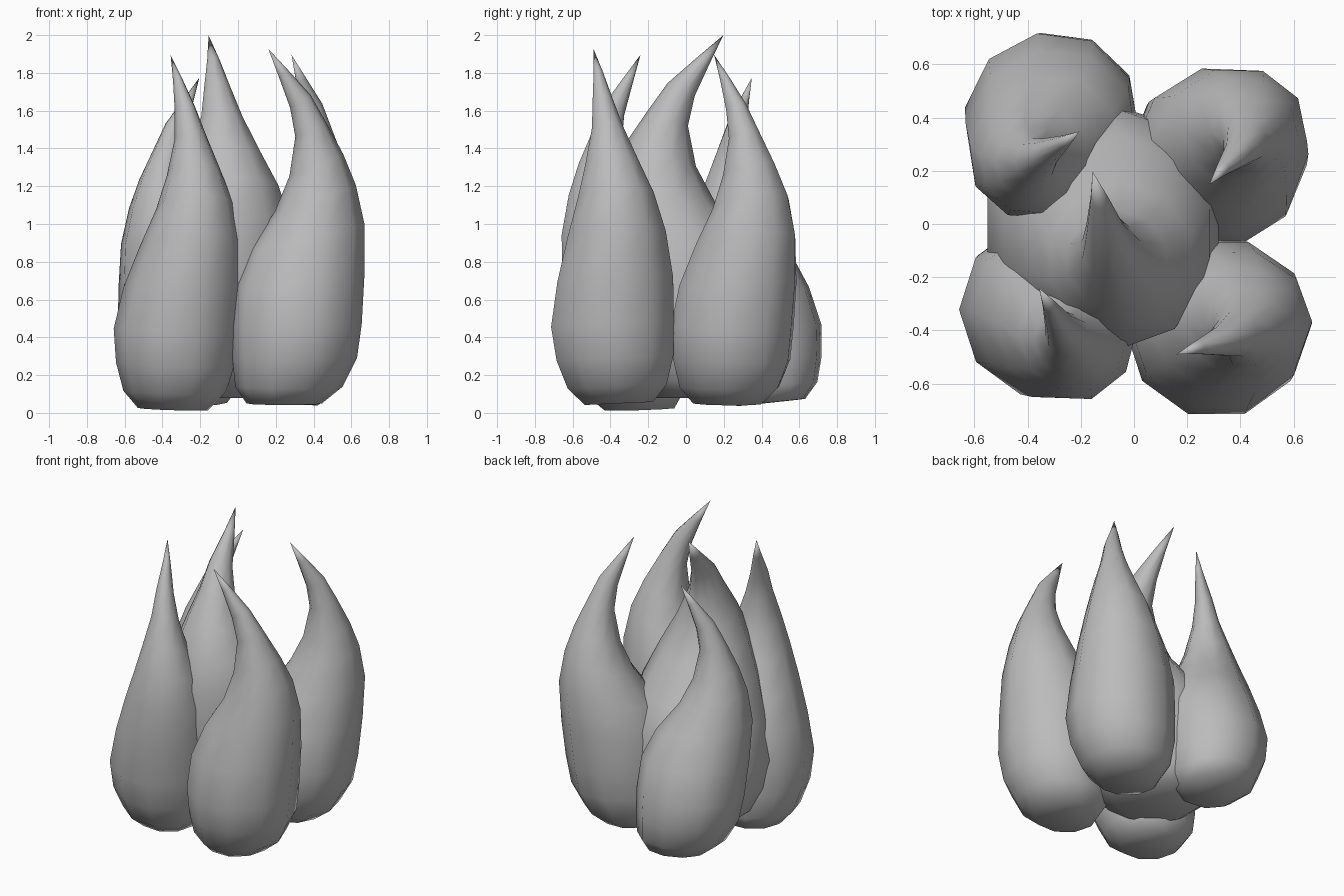
import bpy, bmesh, math
from mathutils import Vector, Matrix

if "Cube" in bpy.data.objects:
    bpy.data.objects.remove(bpy.data.objects["Cube"])

grey = bpy.data.materials.new("plain grey")
grey.use_nodes = True
GREY = (0.5, 0.5, 0.5, 1)
grey.diffuse_color = GREY
grey.node_tree.nodes["Principled BSDF"].inputs["Base Color"].default_value = GREY

SIDES = 10
HEIGHT = 1.88
# Hooked teardrop rings: bend, sideways drift, height,
# radius along the bend, radius across it, tilt in degrees
RINGS = [
    (0, 0, 0, .2, .19, 0),
    (-.025, .005, .09, .285, .275, 0),
    (-.055, .01, .24, .33, .325, 0),
    (-.065, .015, .42, .345, .342, 0),
    (-.08, -.01, .65, .345, .322, 4),
    (-.12, -.03, .88, .312, .272, 12),
    (-.165, -.035, 1.085, .225, .21, 18),
    (-.17, -.022, 1.26, .154, .148, 22),
    (-.14, -.006, 1.45, .09, .087, 25),
    (-.085, .013, 1.60, .064, .056, 32),
    (.005, .03, 1.75, .03, .026, 35),
]
TIP = (.085, .05, HEIGHT)


def flame(name, base, azimuth, width, height, lean):
    """One tongue: the shared teardrop, turned, scaled and leaned."""
    turn = Matrix.Rotation(math.radians(azimuth), 3, 'Z')
    lx, ly = lean[0] / HEIGHT, lean[1] / HEIGHT

    def place(p):
        q = turn @ Vector((p[0] * width, p[1] * width, p[2] * height))
        return Vector(base) + Vector((q.x + lx * q.z, q.y + ly * q.z,
                                      q.z - lx * q.x - ly * q.y))

    bm = bmesh.new()
    loops = []
    for u, v, z, along, across, tilt in RINGS:
        t = math.radians(tilt)
        loop = []
        for i in range(SIDES):
            a = math.tau * i / SIDES
            c, s = along * math.cos(a), across * math.sin(a)
            loop.append(bm.verts.new(place((u + c * math.cos(t), v + s,
                                            z - c * math.sin(t)))))
        loops.append(loop)
    bm.faces.new(reversed(loops[0]))
    tip = bm.verts.new(place(TIP))
    for i in range(SIDES):
        j = (i + 1) % SIDES
        for low, high in zip(loops, loops[1:]):
            bm.faces.new((low[i], low[j], high[j], high[i]))
        bm.faces.new((loops[-1][i], loops[-1][j], tip))
    for f in bm.faces:
        f.smooth = True
    mesh = bpy.data.meshes.new(name)
    bm.to_mesh(mesh)
    bm.free()
    mesh.materials.append(grey)
    bpy.context.collection.objects.link(bpy.data.objects.new(name, mesh))


# Four outer tongues around a fatter centre one
flame("front_left_flame", (.245, -.355, .05), 180, 1, 1, (0, -.085))
flame("front_right_flame", (-.345, -.245, .02), 108, .97, .995, (.06, -.06))
flame("back_left_flame", (.23, .22, .05), 212, .98, .98, (.10, .015))
flame("back_right_flame", (-.245, .45, .055), 28, .96, .91, (-.01, -.2))
flame("centre_flame", (-.105, .095, .08), 90, 1.32, 1.02, (.015, -.01))
